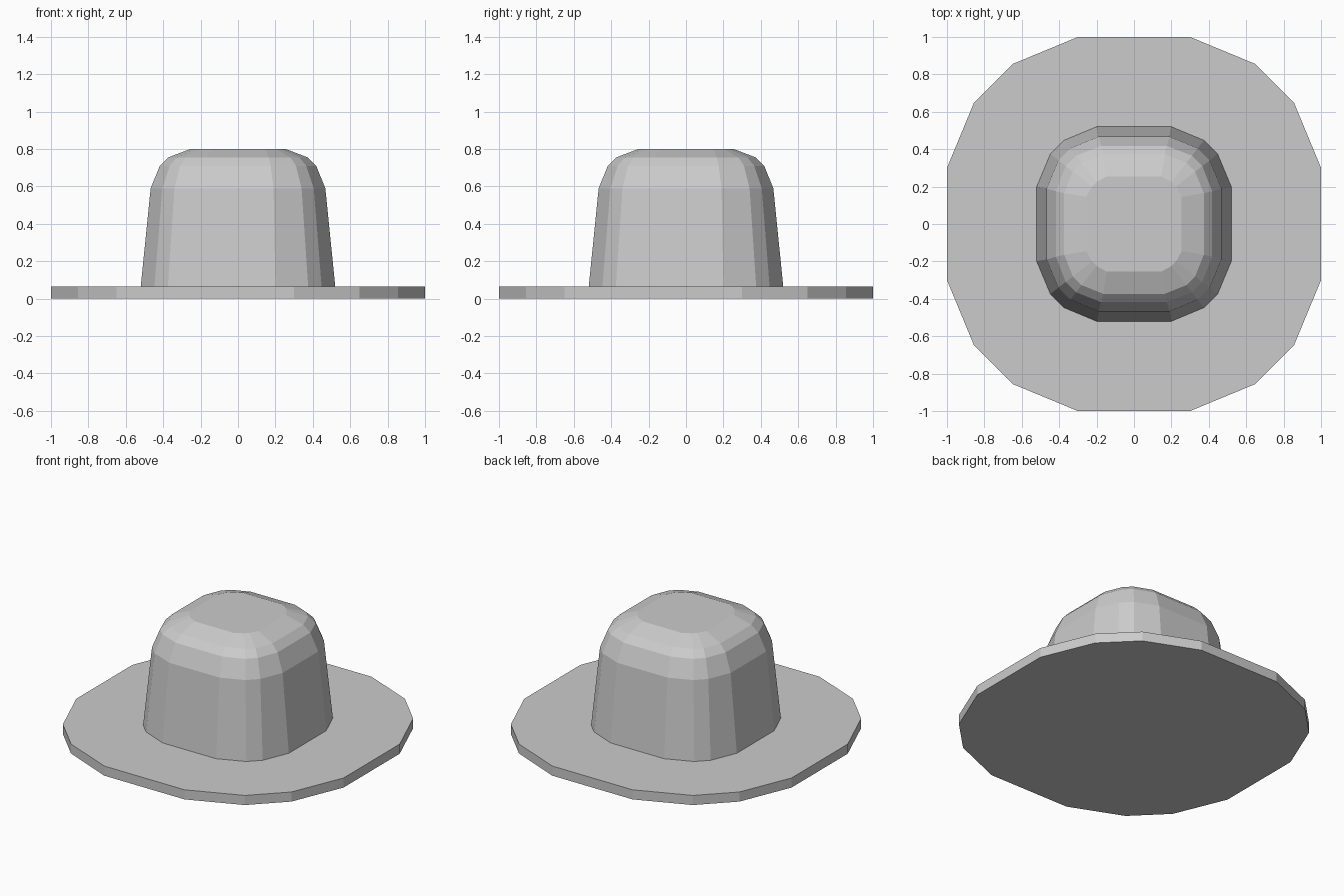
import bpy, bmesh

if "Cube" in bpy.data.objects:
    bpy.data.objects.remove(bpy.data.objects["Cube"])


def outline(half, flat, near, far):
    """Sixteen-sided rounded square, counter-clockwise."""
    quarter = [(half, -flat), (half, flat), (far, near), (near, far)]
    pts = []
    for _ in range(4):
        pts += quarter
        quarter = [(-y, x) for x, y in quarter]
    return pts


def loft(name, rings):
    """Stack outlines (z, half, flat, near, far) into a closed solid."""
    bm = bmesh.new()
    loops = [[bm.verts.new((x, y, z)) for x, y in outline(*shape)]
             for z, *shape in rings]
    n = len(loops[0])
    for low, high in zip(loops, loops[1:]):
        for i in range(n):
            j = (i + 1) % n
            bm.faces.new((low[i], low[j], high[j], high[i]))
    bm.faces.new(loops[0][::-1])
    bm.faces.new(loops[-1])
    bmesh.ops.recalc_face_normals(bm, faces=bm.faces)
    mesh = bpy.data.meshes.new(name)
    bm.to_mesh(mesh)
    bm.free()
    obj = bpy.data.objects.new(name, mesh)
    bpy.context.collection.objects.link(obj)
    return obj


# Flat brim
loft("brim", [(0.0, 1.0, 0.3, 0.65, 0.855),
              (0.065, 1.0, 0.3, 0.65, 0.855)])

# Tapered crown with a rounded top
loft("crown", [(0.065, 0.52, 0.20, 0.375, 0.447),
               (0.59, 0.467, 0.19, 0.34, 0.405),
               (0.71, 0.418, 0.175, 0.31, 0.365),
               (0.755, 0.373, 0.165, 0.28, 0.327),
               (0.80, 0.255, 0.145, 0.20, 0.225)])
